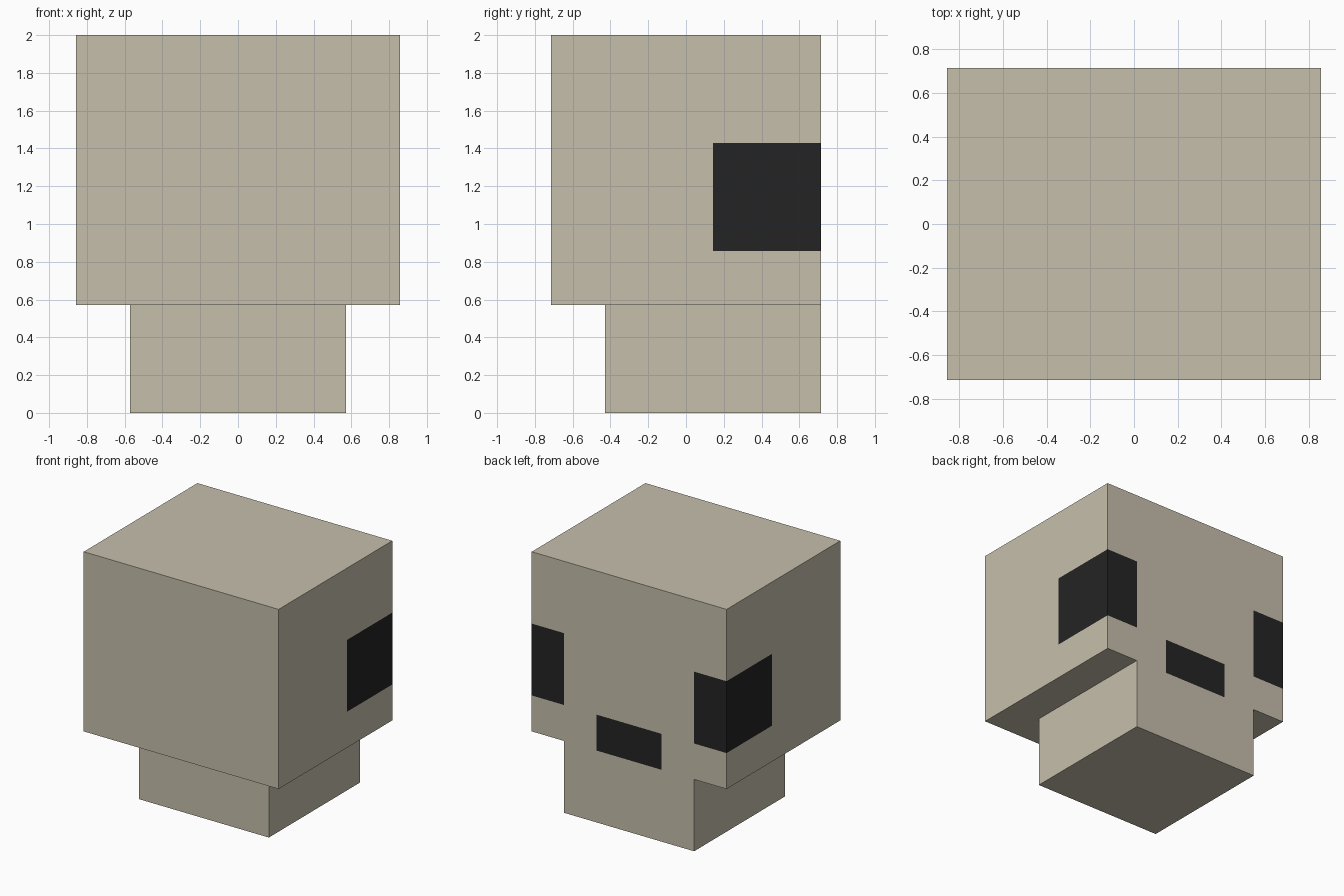
import bpy, bmesh
from mathutils import Vector

if "Cube" in bpy.data.objects:
    bpy.data.objects.remove(bpy.data.objects["Cube"], do_unlink=True)

U = 2 / 14  # block unit: the model is 14 units tall


def srgb(v):
    v /= 255
    return v / 12.92 if v <= 0.04045 else ((v + 0.055) / 1.055) ** 2.4


def material(name, rgb):
    col = (*[srgb(c) for c in rgb], 1)
    m = bpy.data.materials.new(name)
    m.diffuse_color = col
    m.use_nodes = True
    bsdf = next(n for n in m.node_tree.nodes if n.type == 'BSDF_PRINCIPLED')
    bsdf.inputs["Base Color"].default_value = col
    bsdf.inputs["Roughness"].default_value = 0.9
    return m


BONE = material("bone beige", (198, 191, 172))
DARK = material("socket black", (36, 36, 36))


def block(name, lo, hi, cuts=(), is_dark=None):
    """Box between two corners (in units), sliced at cuts, faces coloured by rule."""
    lo, hi = Vector(lo), Vector(hi)
    bm = bmesh.new()
    bmesh.ops.create_cube(bm, size=1)
    for v in bm.verts:
        v.co = [(lo[i] + hi[i]) / 2 + v.co[i] * (hi[i] - lo[i]) for i in range(3)]
    for axis, pos in cuts:
        n = Vector((0, 0, 0))
        n[axis] = 1
        bmesh.ops.bisect_plane(bm, geom=bm.verts[:] + bm.edges[:] + bm.faces[:],
                               plane_co=n * pos, plane_no=n)
    bm.normal_update()
    for f in bm.faces:
        if is_dark and is_dark(f.calc_center_median(), f.normal):
            f.material_index = 1
    bmesh.ops.scale(bm, vec=(U, U, U), verts=bm.verts)
    me = bpy.data.meshes.new(name)
    bm.to_mesh(me)
    bm.free()
    me.materials.append(BONE)
    me.materials.append(DARK)
    ob = bpy.data.objects.new(name, me)
    bpy.context.collection.objects.link(ob)
    return ob


def socket(c, n):
    """Eye sockets wrap round the +y corners; the nose sits low between them."""
    x = abs(c.x)
    eye_height = 6 < c.z < 10
    if n.y > 0.5:
        return (eye_height and x > 4) or (c.z < 6 and x < 2)
    return abs(n.x) > 0.5 and eye_height and c.y > 1


# Cranium with painted eye sockets and nose
block("cranium", (-6, -5, 4), (6, 5, 14),
      cuts=[(0, -4), (0, -2), (0, 2), (0, 4), (1, 1), (2, 6), (2, 10)],
      is_dark=socket)

# Jaw, flush with the face side
block("jaw", (-4, -3, 0), (4, 5, 4))
